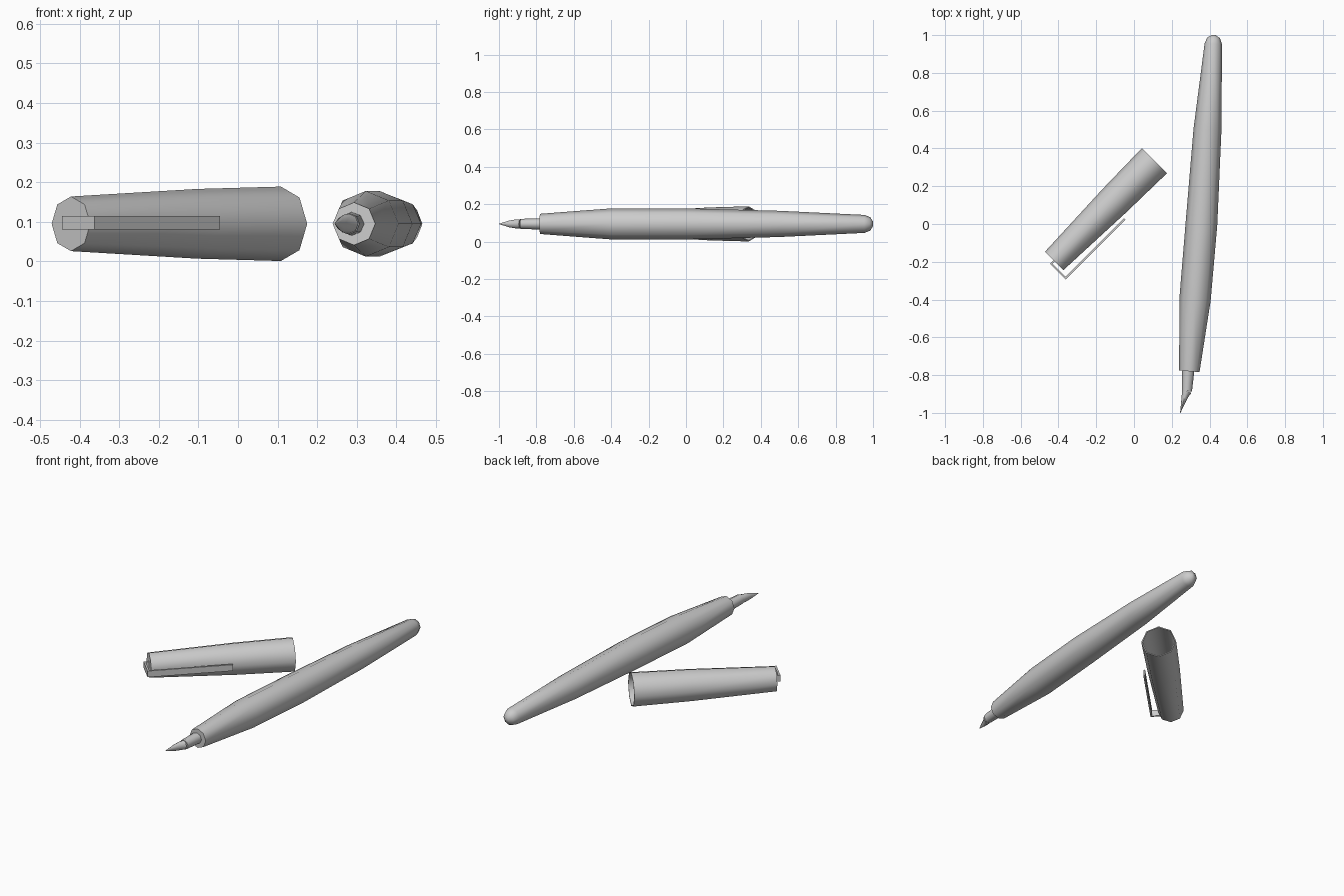
import bpy, bmesh, math
from mathutils import Vector

if "Cube" in bpy.data.objects:
    bpy.data.objects.remove(bpy.data.objects["Cube"])

AXIS_Z = 0.095
SIDES = 8

grey = bpy.data.materials.new("plain grey")
grey.use_nodes = True
colour = (0.6, 0.6, 0.6, 1)
grey.diffuse_color = colour
grey.node_tree.nodes["Principled BSDF"].inputs["Base Color"].default_value = colour


def finish(name, bm, angle):
    bmesh.ops.recalc_face_normals(bm, faces=bm.faces)
    mesh = bpy.data.meshes.new(name)
    bm.to_mesh(mesh)
    bm.free()
    obj = bpy.data.objects.new(name, mesh)
    mesh.materials.append(grey)
    bpy.context.collection.objects.link(obj)
    bpy.ops.object.select_all(action="DESELECT")
    obj.select_set(True)
    bpy.context.view_layer.objects.active = obj
    bpy.ops.object.shade_smooth_by_angle(angle=math.radians(angle))
    return obj


def loft(name, stations, direction=None, angle=50):
    """Join octagonal rings (x, y, side radius, height radius) along a flat path."""
    bm = bmesh.new()
    points = [Vector(s[:2]) for s in stations]
    rings = []
    for i, (x, y, rs, rz) in enumerate(stations):
        t = direction or points[min(i + 1, len(points) - 1)] - points[max(i - 1, 0)]
        t = t.normalized()
        ring = []
        for k in range(SIDES):
            a = math.tau * k / SIDES
            s = rs * math.cos(a)
            ring.append(bm.verts.new((x + t.y * s, y - t.x * s, AXIS_Z + rz * math.sin(a))))
        rings.append(ring)
    for a, b in zip(rings, rings[1:]):
        for k in range(SIDES):
            n = (k + 1) % SIDES
            bm.faces.new((a[k], a[n], b[n], b[k]))
    bm.faces.new(rings[0])
    bm.faces.new(rings[-1])
    return finish(name, bm, angle)


# Gently curved barrel with a rounded tail
loft("barrel", [
    (0.293, -0.78, 0.054, 0.054),
    (0.323, -0.40, 0.083, 0.083),
    (0.357, 0.00, 0.084, 0.083),
    (0.389, 0.50, 0.074, 0.070),
    (0.420, 0.955, 0.046, 0.048),
    (0.422, 0.985, 0.034, 0.036),
    (0.423, 1.00, 0.010, 0.012),
])

# Grip and slanted nib
loft("grip", [
    (0.287, -0.77, 0.033, 0.030),
    (0.280, -0.885, 0.027, 0.027),
])
loft("nib", [
    (0.280, -0.885, 0.026, 0.025),
    (0.270, -0.91, 0.018, 0.024),
    (0.260, -0.945, 0.011, 0.018),
    (0.245, -1.00, 0.001, 0.001),
])

# Cap: closed at one end, hollow from the mouth
cap_start = Vector((-0.422, -0.195))
along = Vector((1, 1)).normalized()
across = Vector((1, -1)).normalized()


def on_cap(u, v=0.0):
    return cap_start + along * u + across * v


cap_profile = [(0, 0.069), (0.45, 0.088), (0.75, 0.094),
               (0.75, 0.088), (0.45, 0.082), (0.02, 0.063)]
loft("cap", [(*on_cap(u), r, r) for u, r in cap_profile], along)

# Bent strip clip: stem from the closed end, then along the cap
T = 0.01
outline = [(0.002, -T / 2), (-0.027, -T / 2), (-0.027, 0.112), (0.42, 0.112),
           (0.42, 0.112 - T), (-0.027 + T, 0.112 - T), (-0.027 + T, T / 2), (0.002, T / 2)]
bm = bmesh.new()
face = bm.faces.new([bm.verts.new((*on_cap(u, v), 0.08)) for u, v in outline])
made = bmesh.ops.extrude_face_region(bm, geom=[face])["geom"]
bmesh.ops.translate(bm, vec=(0, 0, 0.035),
                    verts=[g for g in made if isinstance(g, bmesh.types.BMVert)])
finish("clip", bm, 30)
